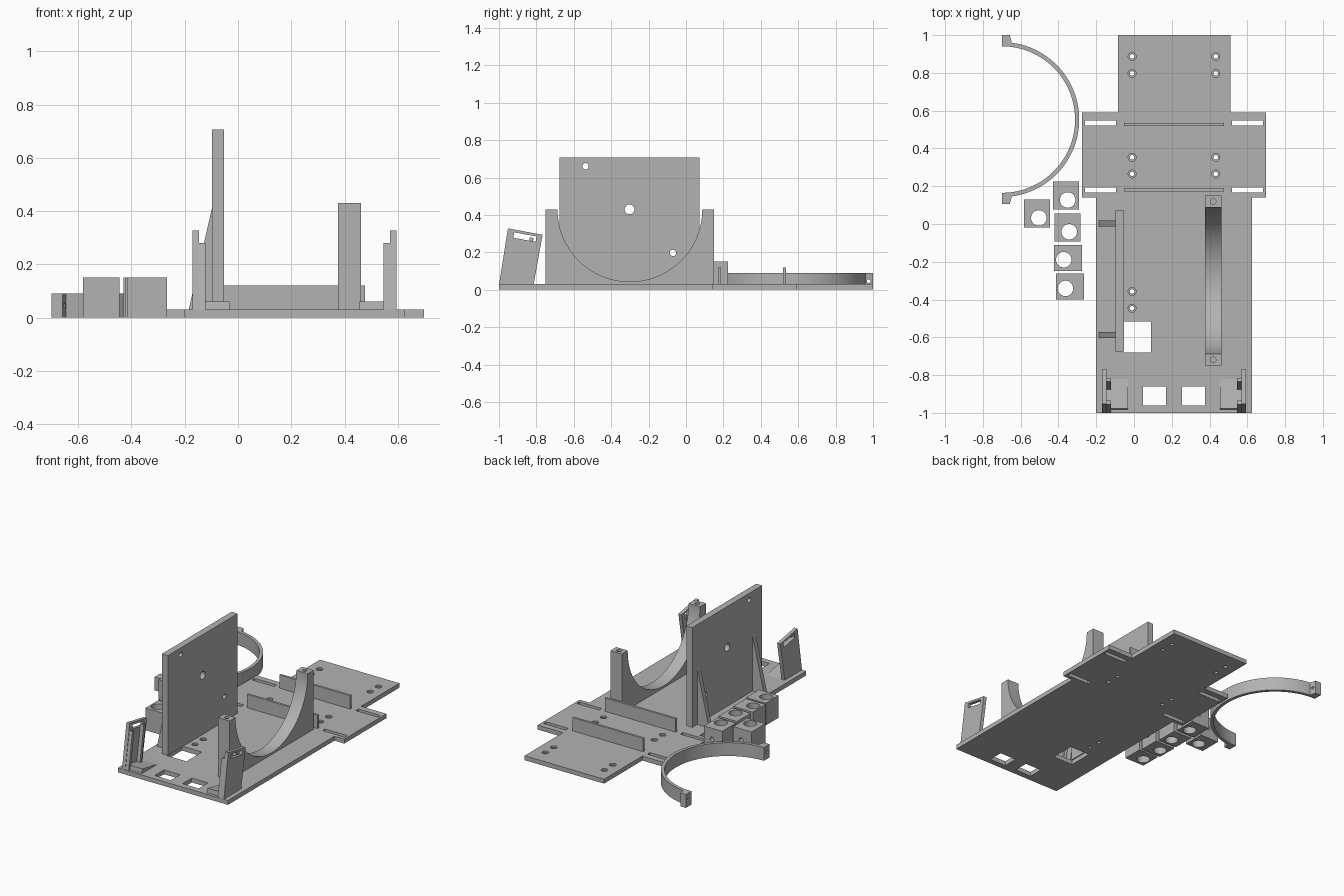
import bpy, bmesh, math
from mathutils import Matrix, Vector

cube = bpy.data.objects.get("Cube")
if cube:
    bpy.data.objects.remove(cube, do_unlink=True)

grey = bpy.data.materials.new("plain_grey")
grey.use_nodes = True
TONE = (0.45, 0.45, 0.45, 1)
grey.diffuse_color = TONE
grey.node_tree.nodes["Principled BSDF"].inputs["Base Color"].default_value = TONE


def place(u, v, w, axis):
    """Map profile coordinates (u, v) and depth w to space."""
    return {"x": (w, u, v), "y": (u, w, v), "z": (u, v, w)}[axis]


def add_prism(bm, pts, axis, a, b):
    """Extrude a closed profile along an axis from a to b."""
    low = [bm.verts.new(place(u, v, a, axis)) for u, v in pts]
    face = bm.faces.new(low)
    top = bmesh.ops.extrude_face_region(bm, geom=[face])["geom"]
    shift = Vector(place(0, 0, b - a, axis))
    bmesh.ops.translate(bm, vec=shift, verts=[g for g in top if isinstance(g, bmesh.types.BMVert)])


def rect(x0, x1, y0, y1):
    return [(x0, y0), (x1, y0), (x1, y1), (x0, y1)]


def arc(cx, cy, r, start, end, n):
    angles = [math.radians(start + (end - start) * i / n) for i in range(n + 1)]
    return [(cx + r * math.cos(t), cy + r * math.sin(t)) for t in angles]


def circle(cx, cy, r, n=32):
    return arc(cx, cy, r, 0, 360, n)[:-1]


def build(name, prisms):
    """Make an object from a list of (profile, axis, start, end)."""
    bm = bmesh.new()
    for p in prisms:
        add_prism(bm, *p)
    bmesh.ops.recalc_face_normals(bm, faces=bm.faces)
    mesh = bpy.data.meshes.new(name)
    bm.to_mesh(mesh)
    bm.free()
    mesh.materials.append(grey)
    obj = bpy.data.objects.new(name, mesh)
    bpy.context.collection.objects.link(obj)
    return obj


def activate(obj):
    bpy.ops.object.select_all(action="DESELECT")
    obj.select_set(True)
    bpy.context.view_layer.objects.active = obj


def cut(obj, prisms):
    cutter = build("cutter", prisms)
    cutter.hide_render = True
    mod = obj.modifiers.new("cut", "BOOLEAN")
    mod.operation = "DIFFERENCE"
    mod.solver = "EXACT"
    mod.object = cutter
    activate(obj)
    bpy.ops.object.modifier_apply(modifier=mod.name)
    bpy.data.objects.remove(cutter, do_unlink=True)


def smooth(obj):
    activate(obj)
    bpy.ops.object.shade_smooth_by_angle(angle=math.radians(30))


T = 0.03     # base thickness
MID = 0.212  # centre line of the base

# Base plate: stepped outline with slots, windows and counterbored holes
half = [(0.413, -1), (0.413, 0.14), (0.487, 0.14), (0.487, 0.59), (0.298, 0.59), (0.298, 1)]
outline = [(MID + x, y) for x, y in half] + [(MID - x, y) for x, y in reversed(half)]
base = build("base_plate", [(outline, "z", 0, T)])
openings = [rect(-0.06, 0.09, -0.68, -0.515)]
for side in (-1, 1):
    cx = MID + side * 0.104
    openings.append(rect(cx - 0.061, cx + 0.061, -0.96, -0.86))
    cx = MID + side * 0.389
    for y in (0.18, 0.535):
        openings.append(rect(cx - 0.083, cx + 0.083, y - 0.014, y + 0.014))
spots = [(x, y) for x in (-0.01, 0.433) for y in (0.887, 0.797, 0.353, 0.265)]
spots += [(-0.01, -0.357), (-0.01, -0.446)]
openings += [circle(x, y, 0.012, 20) for x, y in spots]
cut(base, [(o, "z", -0.05, 0.1) for o in openings])
cut(base, [(circle(x, y, 0.021, 24), "z", 0.02, 0.1) for x, y in spots])
smooth(base)

# Low cross ribs
for name, y in (("front_rib", 0.18), ("back_rib", 0.527)):
    build(name, [(rect(-0.053, 0.477, T, 0.12), "y", y - 0.008, y + 0.008)])

# Upright panel with three holes and two gussets behind it
panel = build("upright_panel", [(rect(-0.675, 0.072, T, 0.706), "x", -0.098, -0.053)])
holes = [(-0.537, 0.66, 0.017), (-0.302, 0.43, 0.026), (-0.07, 0.197, 0.017)]
cut(panel, [(circle(*h), "x", -0.2, 0) for h in holes])
smooth(panel)
for name, y in (("front_gusset", -0.588), ("back_gusset", 0.003)):
    build(name, [([(-0.185, T), (-0.098, T), (-0.098, 0.41)], "y", y - 0.016, y + 0.016)])

# Cradle with a round saddle and a screw hole in each post
saddle = arc(-0.3, 0.43, 0.387, 0, -180, 64)
profile = [(-0.75, T), (0.15, T), (0.15, 0.43)] + saddle + [(-0.75, 0.43)]
cradle = build("round_cradle", [(profile, "x", 0.376, 0.462)])
cut(cradle, [(circle(0.419, y, 0.015, 24), "z", 0.33, 0.5) for y in (0.119, -0.719)])
smooth(cradle)

# Leaning slotted brackets at the front corners
plate = [(-1, 0.025), (-0.952, 0.328), (-0.767, 0.294), (-0.815, 0.025)]
slot = [(-0.923, 0.278), (-0.918, 0.307), (-0.799, 0.285), (-0.804, 0.256)]
foot = [(-0.983, 0.02), (-0.978, 0.06), (-0.82, T), (-0.82, 0.02)]
for label, side in (("right", -1), ("left", 1)):
    outer, inner, strut_in, foot_in = (MID + side * d for d in (0.382, 0.358, 0.334, 0.244))
    bracket = build(label + "_bracket_plate", [(plate, "x", outer, inner)])
    cut(bracket, [(slot, "x", outer + side * 0.1, inner - side * 0.1)])
    build(label + "_bracket_foot", [(foot, "x", inner, foot_in)])
    struts = []
    for y in (-0.998, -0.878):
        strut = [(y, 0.025), (y + 0.043, 0.281), (y + 0.063, 0.277), (y + 0.02, 0.025)]
        struts.append((strut, "x", inner, strut_in))
    build(label + "_bracket_struts", struts)

# Loose half ring with end tabs
CY = 0.553
ring_shape = [(-0.7, CY - 0.447), (-0.658, CY - 0.447)]
ring_shape += [p for p in arc(-0.7, CY, 0.41, -90, 90, 72) if p[0] > -0.658]
ring_shape += [(-0.658, CY + 0.447), (-0.7, CY + 0.447)]
ring_shape += arc(-0.7, CY, 0.388, 90, -90, 72)
ring = build("half_ring", [(ring_shape, "z", 0, 0.09)])
cut(ring, [(circle(CY + s * 0.424, 0.046, 0.01, 20), "x", -0.75, -0.64) for s in (-1, 1)])
smooth(ring)

# Loose clamp blocks: round bore, plus a small screw hole through the thick wall
blocks = [(-0.36, 0.15, 0), (-0.352, -0.018, 0), (-0.349, -0.18, 1),
          (-0.34, -0.332, 1), (-0.513, 0.055, 0)]
for i, (x, y, turned) in enumerate(blocks):
    block = build(f"clamp_block_{i + 1}", [(rect(-0.069, 0.069, -0.074, 0.074), "z", 0, 0.15)])
    cut(block, [(circle(0.009, -0.023, 0.041), "z", -0.1, 0.3)])
    cut(block, [(circle(0.009, 0.075, 0.014, 20), "y", -0.02, 0.1)])
    turn = Matrix.Rotation(-math.pi / 2 * turned, 4, "Z")
    block.data.transform(Matrix.Translation((x, y, 0)) @ turn)
    smooth(block)
